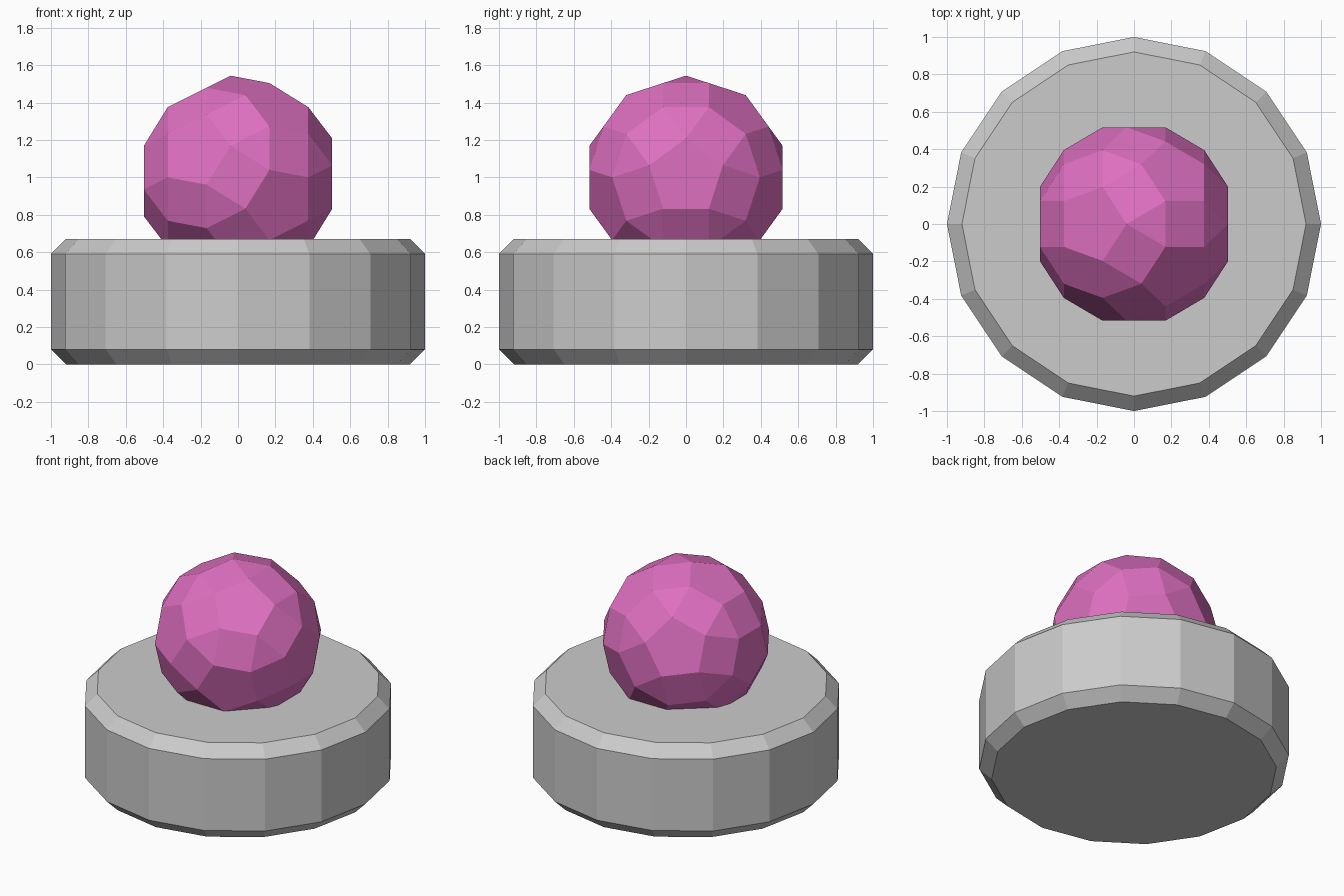
import bpy, bmesh, math
from mathutils import Matrix, Vector

if "Cube" in bpy.data.objects:
    bpy.data.objects.remove(bpy.data.objects["Cube"])


def material(name, color):
    mat = bpy.data.materials.new(name)
    mat.use_nodes = True
    mat.diffuse_color = (*color, 1)
    mat.node_tree.nodes["Principled BSDF"].inputs["Base Color"].default_value = (*color, 1)
    return mat


def finish(name, bm, mat):
    bmesh.ops.recalc_face_normals(bm, faces=bm.faces)
    mesh = bpy.data.meshes.new(name)
    bm.to_mesh(mesh)
    bm.free()
    mesh.materials.append(mat)
    obj = bpy.data.objects.new(name, mesh)
    bpy.context.collection.objects.link(obj)
    return obj


grey = material("light grey", (0.6, 0.6, 0.6))
pink = material("orchid pink", (0.73, 0.16, 0.53))

# Base: sixteen-sided disc with chamfered rims
HEIGHT, CHAMFER, SIDES = 0.67, 0.08, 16
bm = bmesh.new()
bmesh.ops.create_cone(bm, cap_ends=True, segments=SIDES, radius1=1, radius2=1, depth=HEIGHT,
                      matrix=Matrix.Translation((0, 0, HEIGHT / 2)))
for cap in [f for f in bm.faces if abs(f.normal.z) > 0.9]:
    bmesh.ops.inset_region(bm, faces=[cap], thickness=0)
    sign = 1 if cap.calc_center_median().z > HEIGHT / 2 else -1
    rim = {v for f in bm.faces for v in f.verts
           if abs(f.normal.z) < 0.1 and sign * (v.co.z - HEIGHT / 2) > 0}
    for v in rim - set(cap.verts):
        v.co.z -= sign * CHAMFER
    for v in cap.verts:
        v.co.x *= 1 - CHAMFER
        v.co.y *= 1 - CHAMFER
finish("base", bm, grey)

# Ball: pentagons, squares and triangles, standing on a pentagon
RADIUS = 0.545
phi = (1 + math.sqrt(5)) / 2
corners = set()
for a, b, c in ((1, 1, phi ** 3), (phi ** 2, phi, 2 * phi), (2 + phi, 0, phi ** 2)):
    for sx in (-1, 1):
        for sy in (-1, 1):
            for sz in (-1, 1):
                p = (a * sx, b * sy, c * sz)
                for k in range(3):
                    corners.add(p[k:] + p[:k])
turn = Matrix.Rotation(math.pi / 2, 3, 'Z') @ Matrix.Rotation(math.atan(1 / phi), 3, 'X')
bm = bmesh.new()
for p in sorted(corners):
    bm.verts.new(turn @ Vector(p).normalized() * RADIUS)
bmesh.ops.convex_hull(bm, input=bm.verts)
bmesh.ops.dissolve_limit(bm, angle_limit=math.radians(2), verts=bm.verts, edges=bm.edges)
ball = finish("ball", bm, pink)
ball.location.z = 1.0
